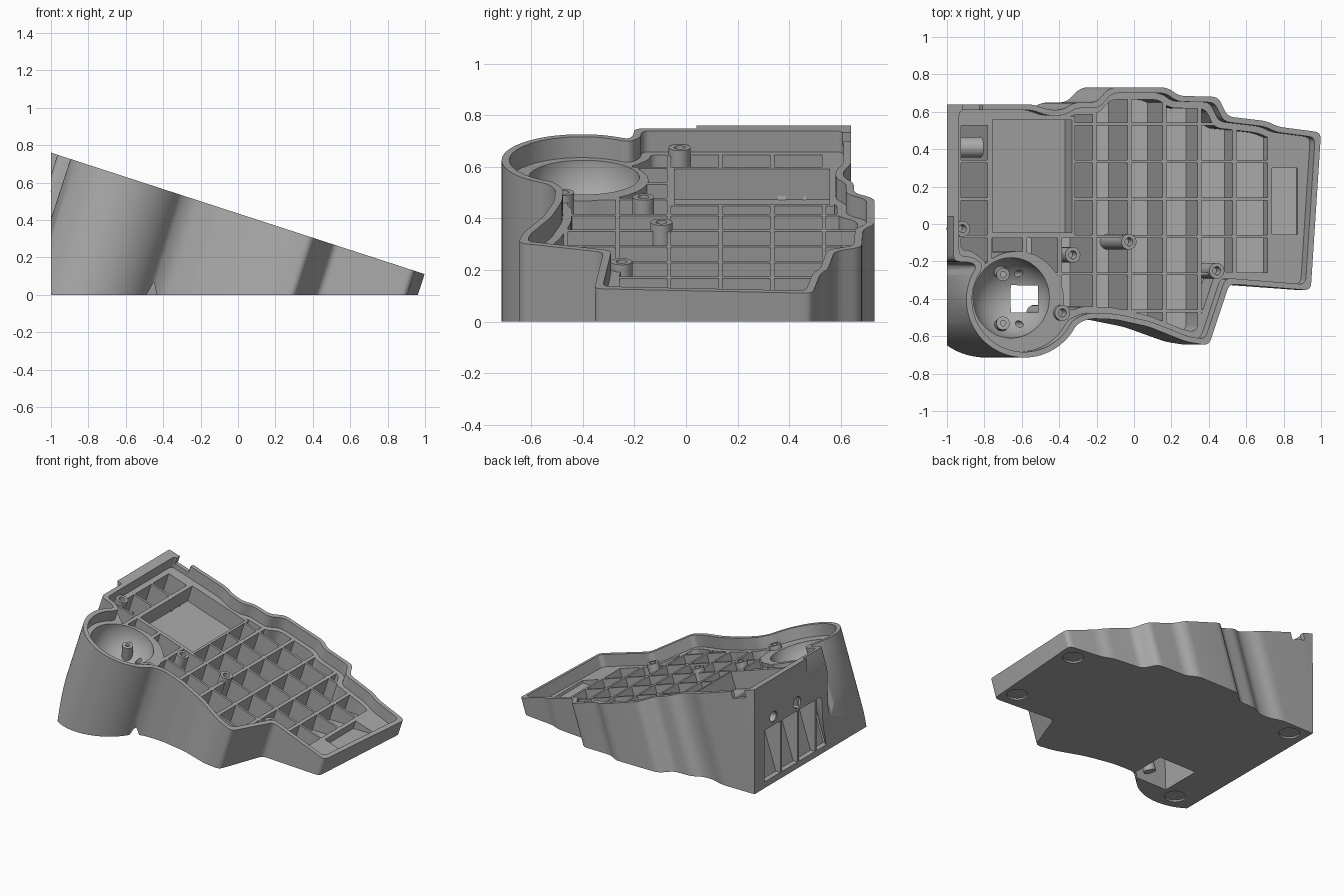
import bpy, bmesh, math
from mathutils import Vector, Matrix

if "Cube" in bpy.data.objects:
    bpy.data.objects.remove(bpy.data.objects["Cube"], do_unlink=True)

TILT = math.radians(18)
UP = Vector((math.sin(TILT), 0, math.cos(TILT)))

grey = bpy.data.materials.new("mid grey plastic")
grey.use_nodes = True
grey.diffuse_color = (0.4, 0.4, 0.4, 1)
grey.node_tree.nodes["Principled BSDF"].inputs["Base Color"].default_value = (0.4, 0.4, 0.4, 1)


def rim_height(x):
    return 0.435 - 0.325 * x


def place(x, y, depth):
    """Point below the sloping rim plane, measured square to it."""
    return Vector((x, y, rim_height(x))) - UP * depth


def make_object(name, bm):
    bmesh.ops.recalc_face_normals(bm, faces=bm.faces)
    mesh = bpy.data.meshes.new(name)
    bm.to_mesh(mesh)
    bm.free()
    mesh.materials.append(grey)
    obj = bpy.data.objects.new(name, mesh)
    bpy.context.collection.objects.link(obj)
    return obj


def add_loft(bm, low, high):
    a = [bm.verts.new(p) for p in low]
    b = [bm.verts.new(p) for p in high]
    bm.faces.new(a[::-1])
    bm.faces.new(b)
    for i in range(len(a)):
        j = (i + 1) % len(a)
        bm.faces.new((a[i], a[j], b[j], b[i]))


def prisms(name, shapes, top, bottom):
    bm = bmesh.new()
    for pts in shapes:
        add_loft(bm, [place(x, y, bottom) for x, y in pts], [place(x, y, top) for x, y in pts])
    return make_object(name, bm)


def box(name, x0, x1, y0, y1, z0, z1):
    bm = bmesh.new()
    flat = rect(x0, x1, y0, y1)
    add_loft(bm, [(x, y, z0) for x, y in flat], [(x, y, z1) for x, y in flat])
    return make_object(name, bm)


def cylinder(name, radius, start, end, sides=32):
    start, end = Vector(start), Vector(end)
    axis = end - start
    bm = bmesh.new()
    turn = axis.to_track_quat('Z', 'Y').to_matrix().to_4x4()
    bmesh.ops.create_cone(bm, cap_ends=True, segments=sides, radius1=radius, radius2=radius,
                          depth=axis.length, matrix=Matrix.Translation((start + end) / 2) @ turn)
    return make_object(name, bm)


def combine(target, tool, operation='DIFFERENCE'):
    mod = target.modifiers.new("combine", 'BOOLEAN')
    mod.operation, mod.solver, mod.object = operation, 'EXACT', tool
    bpy.context.view_layer.objects.active = target
    bpy.ops.object.modifier_apply(modifier=mod.name)
    bpy.data.objects.remove(tool, do_unlink=True)


def rect(x0, x1, y0, y1):
    return [(x0, y0), (x1, y0), (x1, y1), (x0, y1)]


def circle(cx, cy, r, n=32):
    return [(cx + r * math.cos(TILT) * math.cos(t), cy + r * math.sin(t))
            for t in (math.tau * i / n for i in range(n))]


def inset(pts, dist):
    """Mitred inward offset of a counter-clockwise outline."""
    out = []
    for i, p in enumerate(pts):
        p, a, b = Vector(p), Vector(pts[i - 1]), Vector(pts[(i + 1) % len(pts)])
        d1, d2 = (p - a).normalized(), (b - p).normalized()
        n1, n2 = Vector((-d1.y, d1.x)), Vector((-d2.y, d2.x))
        out.append(tuple(p + (n1 + n2) * dist / (1 + n1.dot(n2))))
    return out


def rounded(pts, radius=0.035, steps=5):
    out = []
    for i, p in enumerate(pts):
        p, a, b = Vector(p), Vector(pts[i - 1]), Vector(pts[(i + 1) % len(pts)])
        s = p + (a - p).normalized() * min(radius, (a - p).length * 0.45)
        e = p + (b - p).normalized() * min(radius, (b - p).length * 0.45)
        for k in range(steps + 1):
            t = k / steps
            out.append(tuple(s * (1 - t) ** 2 + p * 2 * t * (1 - t) + e * t * t))
    return out


# Outline of the rim: left side, round thumb end, front, low end, stepped back
thumb_arc = [(-0.587 + 0.31 * math.cos(math.radians(a)), -0.405 + 0.31 * math.sin(math.radians(a)))
             for a in range(145, 340, 10)]
outline = [(-0.965, 0.64), (-0.965, -0.2), (-0.87, -0.205)] + thumb_arc + [
    (-0.24, -0.505), (-0.1, -0.51), (0.08, -0.55), (0.28, -0.63), (0.4, -0.65),
    (0.51, -0.32), (0.945, -0.355), (1.0, 0.49), (0.77, 0.52), (0.71, 0.55),
    (0.5, 0.575), (0.45, 0.68), (0.24, 0.685), (0.18, 0.73), (-0.13, 0.73),
    (-0.2, 0.65), (-0.32, 0.65), (-0.38, 0.61), (-0.46, 0.61), (-0.54, 0.64)]

# Solid wedge, squared off at the tall end and the base
body = prisms("case_body", [rounded(outline)], 0, 1.2)
combine(body, prisms("end_plate", [rect(-1.1, -0.93, 0.04, 0.639)], 0, 1.2), 'UNION')
combine(body, box("limits", -1, 2, -1, 1, 0, 2), 'INTERSECT')

# Recess inside the rim
combine(body, prisms("recess", [rounded(inset(outline, 0.03))], -0.1, 0.085))

# Grid of deep pockets between ribs
columns = [0.003 + 0.187 * i for i in range(-5, 5)]
rows = [-0.066 + 0.2 * i for i in range(-3, 5)]
cells = [rect(x + 0.011, x + 0.176, y + 0.008, y + 0.192) for x in columns[:-1] for y in rows[:-1]]
cells.append(rect(0.765, 0.9, -0.055, 0.3))
pockets = prisms("pockets", cells, 0.06, 1.1)
combine(pockets, prisms("pocket_area", [rounded(inset(outline, 0.065))], 0, 1.2), 'INTERSECT')
for keep in (rect(-0.755, -0.29, -0.065, 0.575), rect(-1.3, -0.335, 0.537, 0.9),
             circle(-0.6, -0.41, 0.265)):
    combine(pockets, prisms("solid_area", [keep], -0.1, 1.3))
combine(pockets, box("floor_slab", -2, 2, -2, 2, -2, 0.045))
combine(body, pockets)

# Shallow tray
combine(body, prisms("tray", [rect(-0.73, -0.305, -0.045, 0.555)], 0.05, 0.21))

# Bowl for the ball, with a flared square opening beneath
bm = bmesh.new()
bmesh.ops.create_uvsphere(bm, u_segments=48, v_segments=24, radius=0.215,
                          matrix=Matrix.Translation(place(-0.63, -0.395, 0.085)))
combine(body, make_object("bowl", bm))
bm = bmesh.new()
corners = [[(-0.585 + sx * h, -0.4 + sy * h, z) for sx, sy in ((-1, -1), (1, -1), (1, 1), (-1, 1))]
           for h, z in ((0.153, -0.01), (0.072, 0.36))]
add_loft(bm, *corners)
combine(body, make_object("flared_opening", bm))
combine(body, box("square_opening", -0.657, -0.513, -0.472, -0.328, 0.34, 0.47))
for side in (-1, 1):
    combine(body, prisms("bowl_hole", [circle(-0.545, -0.4 + side * 0.135, 0.018, 16)], 0.09, 0.36))

# Round ports in the tall end and a notch in the back rim
for y in (0.42, 0.15):
    combine(body, cylinder("port", 0.042, (-1.1, y, 0.48), (-0.93, y, 0.48)))
combine(body, prisms("notch", [rect(-0.917, -0.81, 0.6, 0.75)], -0.1, 0.05))

# Shallow round seats for the feet
for x, y in ((-0.88, 0.54), (-0.84, -0.58), (0.85, 0.39), (0.82, -0.22)):
    combine(body, cylinder("foot_seat", 0.07, (x, y, -0.1), (x, y, 0.012)))

parts = [body]

# Hollow screw posts
for i, (x, y) in enumerate(((-0.9, -0.025), (-0.31, -0.165), (-0.01, -0.095),
                            (-0.365, -0.475), (0.46, -0.25))):
    reach = 0.2 if x < -0.8 else (rim_height(x) - 0.03) / math.cos(TILT)
    post = cylinder(f"screw_post_{i + 1}", 0.042, place(x, y, 0.055), place(x, y, reach))
    combine(post, cylinder("post_hole", 0.022, place(x, y, 0), place(x, y, 0.13)))
    if x > -0.8:
        combine(post, box("floor_limit", -2, 2, -2, 2, 0.02, 2), 'INTERSECT')
    combine(body, cylinder("post_hole", 0.022, place(x, y, 0), place(x, y, 0.13)))
    parts.append(post)

# Small bearing posts in the bowl
for side, word in ((-1, "front"), (1, "back")):
    start = Vector((-0.70, -0.4 + side * 0.13, 0.49))
    bearing = cylinder(f"{word}_bearing", 0.036, start, start + Vector((-0.02, side * 0.02, -0.12)))
    combine(bearing, cylinder("bearing_hole", 0.015, start + Vector((0, 0, 0.05)), start - Vector((0, 0, 0.04))))
    parts.append(bearing)

# Tube behind the upper port
tube = cylinder("port_tube", 0.055, (-0.995, 0.41, 0.48), (-0.79, 0.41, 0.48))
combine(tube, cylinder("tube_hole", 0.035, (-1.1, 0.42, 0.48), (-0.7, 0.42, 0.48)))
parts.append(tube)

bpy.ops.object.select_all(action='DESELECT')
for obj in parts:
    obj.select_set(True)
bpy.context.view_layer.objects.active = body
bpy.ops.object.shade_smooth_by_angle(angle=math.radians(30))
